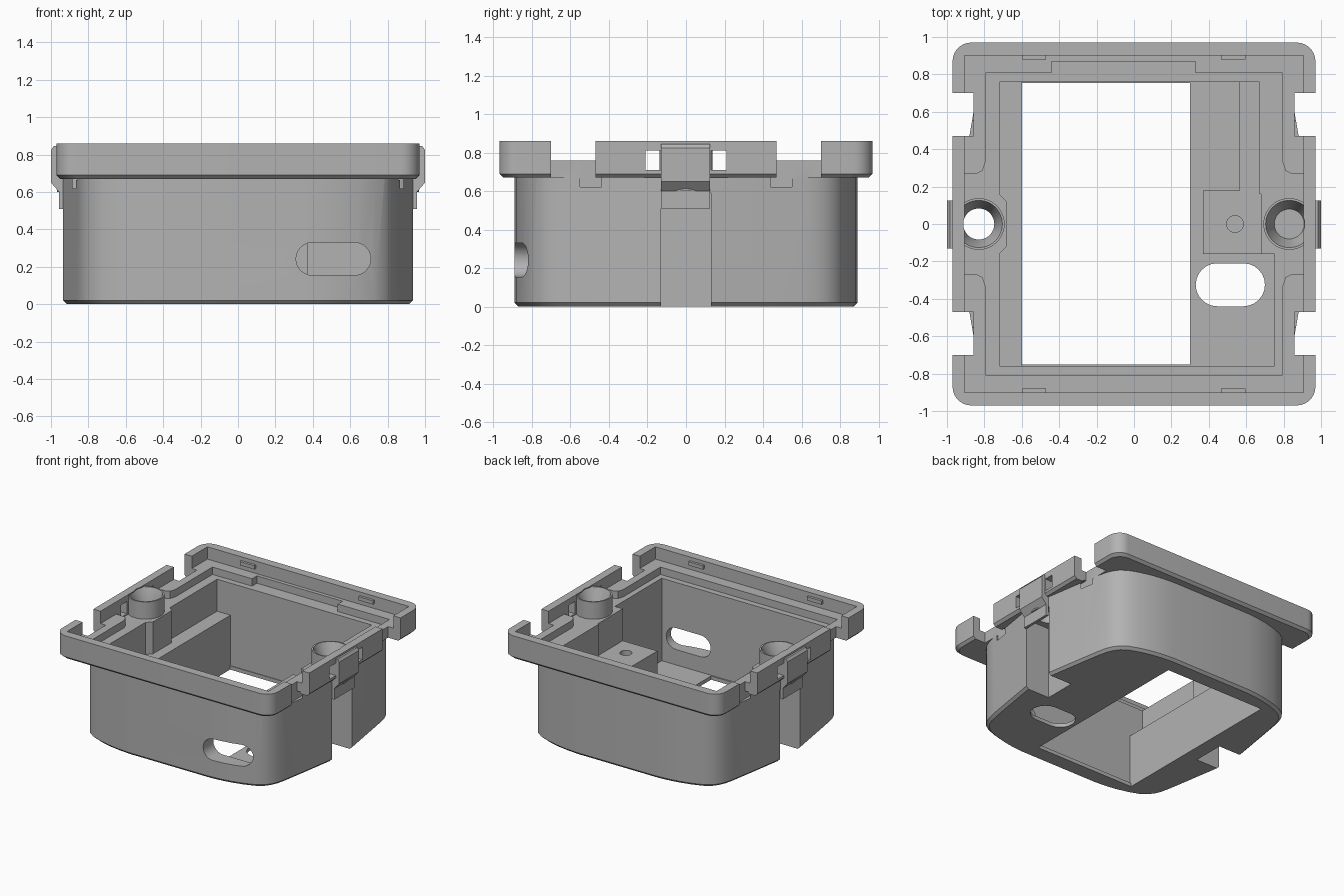
import bpy, bmesh, math

if "Cube" in bpy.data.objects:
    bpy.data.objects.remove(bpy.data.objects["Cube"])

grey = bpy.data.materials.new("light_grey_plastic")
grey.use_nodes = True
COLOUR = (0.45, 0.45, 0.45, 1)
grey.diffuse_color = COLOUR
grey.node_tree.nodes["Principled BSDF"].inputs["Base Color"].default_value = COLOUR


def prism(name, pts, lo, hi, axis="z", chamfer=0.0):
    """Extrude a 2D outline along an axis, with an optional chamfer at the low end."""
    size = max(abs(c) for p in pts for c in p)
    k = 1 - chamfer / size
    rings = [(lo, k), (lo + chamfer, 1), (hi, 1)] if chamfer else [(lo, 1), (hi, 1)]
    bm = bmesh.new()
    loops = []
    for h, s in rings:
        loops.append([bm.verts.new((a * s, b * s, h) if axis == "z" else (a * s, h, b * s))
                      for a, b in pts])
    n = len(pts)
    for low, up in zip(loops, loops[1:]):
        for i in range(n):
            bm.faces.new((low[i], low[(i + 1) % n], up[(i + 1) % n], up[i]))
    bm.faces.new(loops[0])
    bm.faces.new(loops[-1])
    bmesh.ops.recalc_face_normals(bm, faces=bm.faces)
    mesh = bpy.data.meshes.new(name)
    bm.to_mesh(mesh)
    bm.free()
    mesh.materials.append(grey)
    ob = bpy.data.objects.new(name, mesh)
    bpy.context.collection.objects.link(ob)
    return ob


def box(name, x0, x1, y0, y1, z0, z1):
    return prism(name, [(x0, y0), (x1, y0), (x1, y1), (x0, y1)], z0, z1)


def cone(name, x, y, z0, z1, r0, r1, segments=48):
    bm = bmesh.new()
    bmesh.ops.create_cone(bm, cap_ends=True, segments=segments, radius1=r0, radius2=r1, depth=z1 - z0)
    bmesh.ops.translate(bm, vec=(x, y, (z0 + z1) / 2), verts=bm.verts)
    mesh = bpy.data.meshes.new(name)
    bm.to_mesh(mesh)
    bm.free()
    mesh.materials.append(grey)
    ob = bpy.data.objects.new(name, mesh)
    bpy.context.collection.objects.link(ob)
    return ob


def stadium(x0, x1, y0, y1, steps=12):
    r, yc = (y1 - y0) / 2, (y0 + y1) / 2
    pts = []
    for cx, start in ((x1 - r, -math.pi / 2), (x0 + r, math.pi / 2)):
        for i in range(steps + 1):
            t = start + math.pi * i / steps
            pts.append((cx + r * math.cos(t), yc + r * math.sin(t)))
    return pts


def rounded(hx, hy, r, steps=8):
    pts = []
    for q, (sx, sy) in enumerate(((1, 1), (-1, 1), (-1, -1), (1, -1))):
        for i in range(steps + 1):
            t = math.pi / 2 * (q + i / steps)
            pts.append((sx * (hx - r) + r * math.cos(t), sy * (hy - r) + r * math.sin(t)))
    return pts


def four_way(quarter):
    """Mirror a first-quadrant outline, running from +x to +y, into a closed loop."""
    half = quarter + [(-x, y) for x, y in reversed(quarter)]
    return half + [(-x, -y) for x, y in half]


def combine(tool, operation="DIFFERENCE"):
    mod = housing.modifiers.new("combine", "BOOLEAN")
    mod.operation, mod.object, mod.solver = operation, tool, "EXACT"
    bpy.context.view_layer.objects.active = housing
    bpy.ops.object.modifier_apply(modifier=mod.name)
    bpy.data.objects.remove(tool)


# Bowed body and the wider collar
bow = four_way([(.935, .13), (.88, .47), (.858, .6), (.84, .68), (.818, .73), (.785, .775),
                (.73, .812), (.65, .842), (.55, .868), (.46, .882), (.36, .89)])
housing = prism("housing", bow, 0, .7, chamfer=.02)
combine(prism("collar", rounded(.97, .97, .1), .67, .86, chamfer=.02), "UNION")

# Stepped seat inside the collar
combine(box("seat_upper", -.905, .905, -.9, .9, .76, 1))
combine(prism("seat_lower", four_way([(.905, .27), (.84, .27), (.81, .285), (.795, .33),
                                      (.795, .808)]), .7, 1))
combine(box("back_recess", -.44, .33, .7, .87, .7, 1))

# Cavity: upper room, lower room, bottom window and holes
combine(prism("upper_room", [(-.72, -.76), (.75, -.76), (.75, -.16), (.68, -.16), (.68, .16),
                             (.67, .16), (.67, .76), (-.72, .76), (-.72, .16), (-.68, .12),
                             (-.68, -.12), (-.72, -.16)], .44, 1))
combine(prism("lower_room", [(-.6, -.76), (.75, -.76), (.75, -.16), (.37, -.16), (.37, .18),
                             (.565, .18), (.565, .76), (-.6, .76)], .03, .5))
combine(box("window", -.6, .3, -.75, .755, -.1, .1))
combine(prism("floor_slot", stadium(.33, .7, -.44, -.21), -.1, .1))
combine(prism("front_slot", stadium(.31, .71, .155, .33), -1, -.7, axis="y"))
combine(cone("pilot_hole", .54, 0, .3, .5, .045, .045, 24))

# Side channels, collar notches and clip windows
for s in (-1, 1):
    def side_box(name, x0, x1, *rest):
        return box(name, min(s * x0, s * x1), max(s * x0, s * x1), *rest)

    combine(side_box("channel", .72, 1.1, -.13, .13, -.1, .59))
    for t in (-1, 1):
        def span(a, b):
            return sorted((t * a, t * b))
        combine(side_box("notch", .858, 1.1, *span(.47, .7), .665, 1))
        combine(side_box("pocket", .858, 1.1, *span(.47, .55), .62, .8))
        combine(side_box("clip_window", .85, 1.1, *span(.13, .21), .71, .81))
    combine(side_box("slit", .858, .885, -.5, .5, .62, .685))

# Screw towers and latch clips
for s in (-1, 1):
    combine(cone("tower", s * .83, 0, .6, .84, .138, .138), "UNION")
    clip = [(.935, .51), (.957, .51), (.957, .6), (1, .65), (1, .825), (.985, .845), (.935, .845)]
    combine(prism("clip", [(s * x, z) for x, z in clip], -.13, .125, axis="y"), "UNION")
    combine(cone("screw_hole", s * .83, 0, .5, .9, .083, .083))
    combine(cone("countersink", s * .83, 0, .72, .85, .08, .13))

# Snap nubs on the inner front and back rims
for x in (-.535, .53):
    for y in (-.893, .893):
        combine(box("nub", x - .065, x + .065, y - .013, y + .013, .8, .83), "UNION")

for ob in bpy.context.selected_objects:
    ob.select_set(False)
housing.select_set(True)
bpy.context.view_layer.objects.active = housing
bpy.ops.object.shade_smooth_by_angle(angle=math.radians(25))
